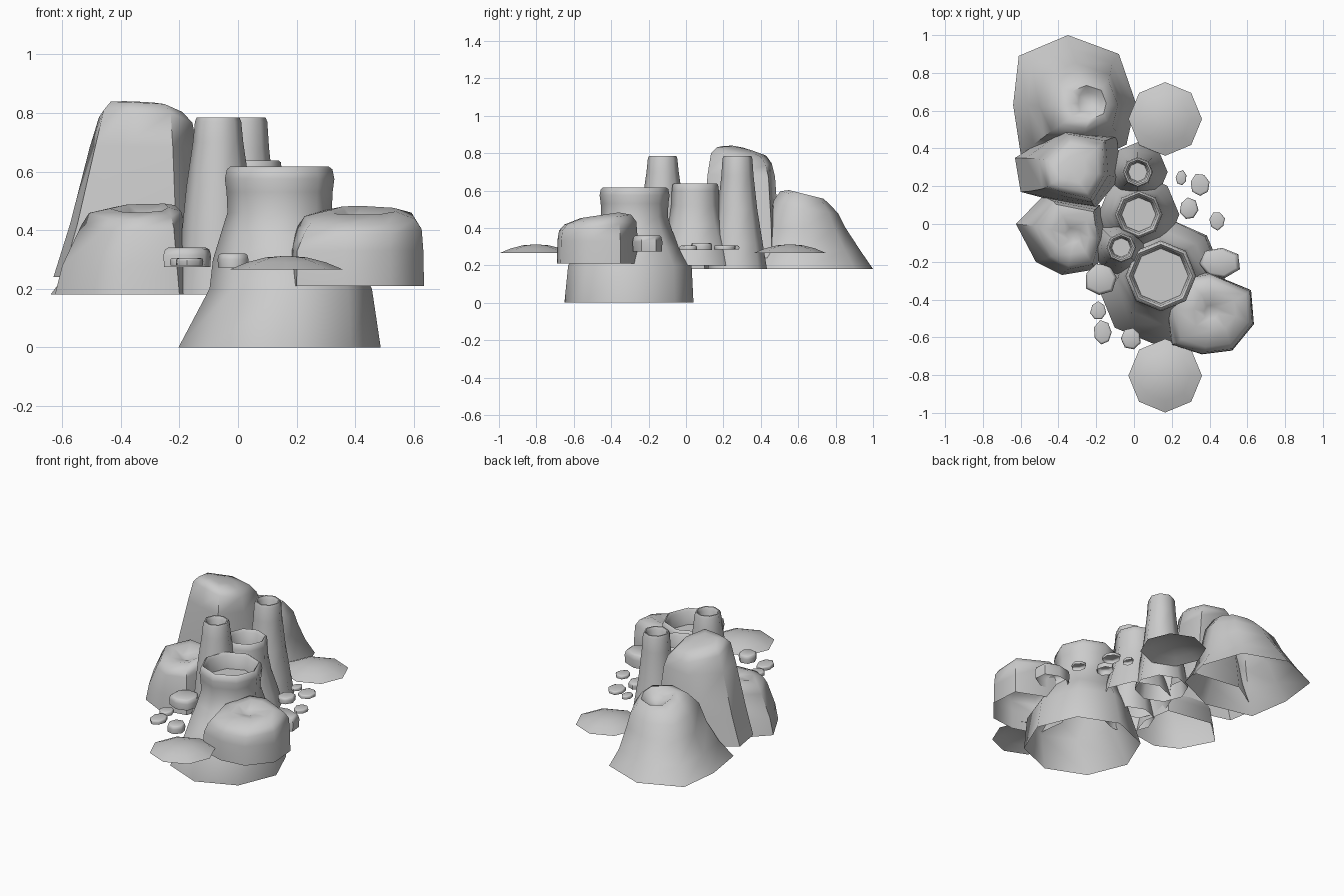
import bpy, math, random

random.seed(4)


def loft(name, rings, centre):
    """Skin a stack of equal-sized rings; a centre point closes the top. The bottom stays open."""
    n = len(rings[0])
    verts = [p for r in rings for p in r] + [centre]
    faces = [(i * n + j, i * n + (j + 1) % n, (i + 1) * n + (j + 1) % n, (i + 1) * n + j)
             for i in range(len(rings) - 1) for j in range(n)]
    k = (len(rings) - 1) * n
    faces += [(k + j, k + (j + 1) % n, len(verts) - 1) for j in range(n)]
    me = bpy.data.meshes.new(name)
    me.from_pydata(verts, [], faces)
    ob = bpy.data.objects.new(name, me)
    bpy.context.collection.objects.link(ob)
    bpy.ops.object.select_all(action='DESELECT')
    ob.select_set(True)
    bpy.context.view_layer.objects.active = ob
    bpy.ops.object.shade_smooth_by_angle(angle=math.radians(58))


def rock(name, outline, c0, layers, top, tilt=(0, 0)):
    """Outline scaled about c0 through layers (z, sx, sy, cx, cy, tilt factor)."""
    rings = []
    for z, sx, sy, cx, cy, t in layers:
        ring = []
        for x, y in outline:
            dx, dy = (x - c0[0]) * sx, (y - c0[1]) * sy
            ring.append((cx + dx, cy + dy, z + t * (dx * tilt[0] + dy * tilt[1])))
        rings.append(ring)
    loft(name, rings, top)


def tube(name, profile, cx, cy, n=8, rot=0.0):
    """Round profile (radius, z[, dx, dy, x factor]) closed by a floor at the last ring."""
    rings = []
    for r, z, *o in profile:
        dx, dy, fx = o if o else (0, 0, 1)
        angles = [rot + 2 * math.pi * i / n for i in range(n)]
        rings.append([(cx + dx + r * fx * math.cos(a), cy + dy + r * math.sin(a), z) for a in angles])
    loft(name, rings, (cx, cy, profile[-1][1]))


# rear cratered rock
rock("rear_rock",
     [(.01, .64), (-.08, .90), (-.35, 1.0), (-.61, .89), (-.64, .63), (-.60, .37), (-.3, .3), (-.04, .42)],
     (-.31, .64),
     [(.18, 1, 1, -.31, .64, 0), (.28, .80, .81, -.30, .64, 0), (.40, .67, .62, -.28, .63, 0),
      (.505, .58, .51, -.27, .63, .6), (.565, .42, .37, -.26, .63, 1), (.58, .29, .26, -.24, .64, 1),
      (.545, .18, .16, -.235, .64, 1)], (-.235, .64, .52), (0, -.25))

# tall left rock
rock("tall_rock",
     [(-.07, .25), (-.09, .46), (-.39, .50), (-.63, .35), (-.60, .17), (-.45, .13), (-.2, .09)],
     (-.34, .30),
     [(.24, 1, 1, -.34, .30, 0), (.42, .84, .97, -.33, .30, 0), (.68, .66, .88, -.315, .30, .2),
      (.775, .57, .79, -.31, .30, 1), (.81, .46, .64, -.315, .30, 1), (.825, .25, .34, -.325, .29, 1)],
     (-.33, .28, .832), (-.1, -.2))

# left dented rock
rock("left_rock",
     [(-.15, -.08), (-.18, .10), (-.48, .15), (-.625, 0), (-.52, -.2), (-.38, -.27), (-.2, -.24)],
     (-.37, -.06),
     [(.18, 1, 1, -.37, -.06, 0), (.28, .92, .95, -.365, -.06, 0), (.42, .74, .86, -.345, -.06, .7),
      (.46, .66, .78, -.34, -.06, 1), (.475, .42, .48, -.33, -.06, 1), (.455, .17, .18, -.32, -.06, 1)],
     (-.32, -.06, .435), (.05, .15))

# right dented rock
rock("right_rock",
     [(.62, -.35), (.39, -.255), (.26, -.28), (.175, -.45), (.2, -.64), (.36, -.69), (.52, -.67), (.635, -.53)],
     (.41, -.47),
     [(.21, 1, 1, .41, -.47, 0), (.33, .99, .99, .41, -.47, 0), (.41, .92, .95, .42, -.47, .8),
      (.445, .82, .82, .42, -.47, 1), (.468, .48, .46, .43, -.46, 1), (.445, .16, .16, .41, -.465, 1)],
     (.41, -.465, .43), (0, .15))

# hollow vents with bowls: main, middle, tall rear, tall front
tube("main_vent", [(.345, 0, 0, -.03, 1), (.33, .2, .038, -.025, .84), (.25, .30, .015, -.01, .97),
                   (.203, .38), (.178, .46), (.181, .53), (.187, .575), (.180, .608), (.168, .617),
                   (.155, .60), (.145, .52)], .142, -.275)
tube("middle_vent", [(.215, .2), (.187, .3), (.148, .42), (.129, .52), (.126, .60), (.121, .632), (.113, .638),
                     (.10, .62), (.09, .53)], .025, .05)
tube("rear_vent", [(.158, .18), (.135, .32), (.106, .5), (.086, .68), (.08, .77), (.074, .785), (.066, .785),
                   (.056, .765), (.05, .68)], .02, .275)
tube("front_vent", [(.149, .18), (.128, .35), (.108, .55), (.086, .7), (.079, .77), (.073, .785), (.065, .785),
                    (.055, .765), (.05, .68)], -.068, -.125)

# low domed mounds
for nm, y in (("front_mound", -.803), ("rear_mound", .556)):
    tube(nm, [(.195, .265), (.135, .29), (.07, .307), (.02, .311)], .165, y)

# small loose stones: x, y, half width, half depth, bottom, top
stones = [(.45, -.205, .11, .085, .275, .36), (-.175, -.29, .086, .09, .275, .34),
          (-.015, -.605, .052, .057, .272, .32), (.29, .08, .05, .06, .283, .32),
          (.35, .21, .05, .057, .285, .307), (.25, .245, .03, .04, .285, .305),
          (.44, .017, .042, .048, .283, .305), (-.19, -.46, .042, .05, .28, .305),
          (-.165, -.575, .05, .065, .28, .305)]
for k, (x, y, w, d, z0, z1) in enumerate(stones):
    off, out, h = random.random() * 6, [], z1 - z0
    for i in range(7):
        a, r = off + i * 2 * math.pi / 7, random.uniform(.92, 1.1)
        out.append((x + w * r * math.cos(a), y + d * r * math.sin(a)))
    rock("stone_%d" % (k + 1), out, (x, y),
         [(z0, .97, .97, x, y, 0), (z0 + .6 * h, 1, 1, x, y, 0), (z1 - .1 * h, .93, .93, x, y, 0),
          (z1, .8, .8, x, y, 0)], (x, y, z1 - .1 * h))
